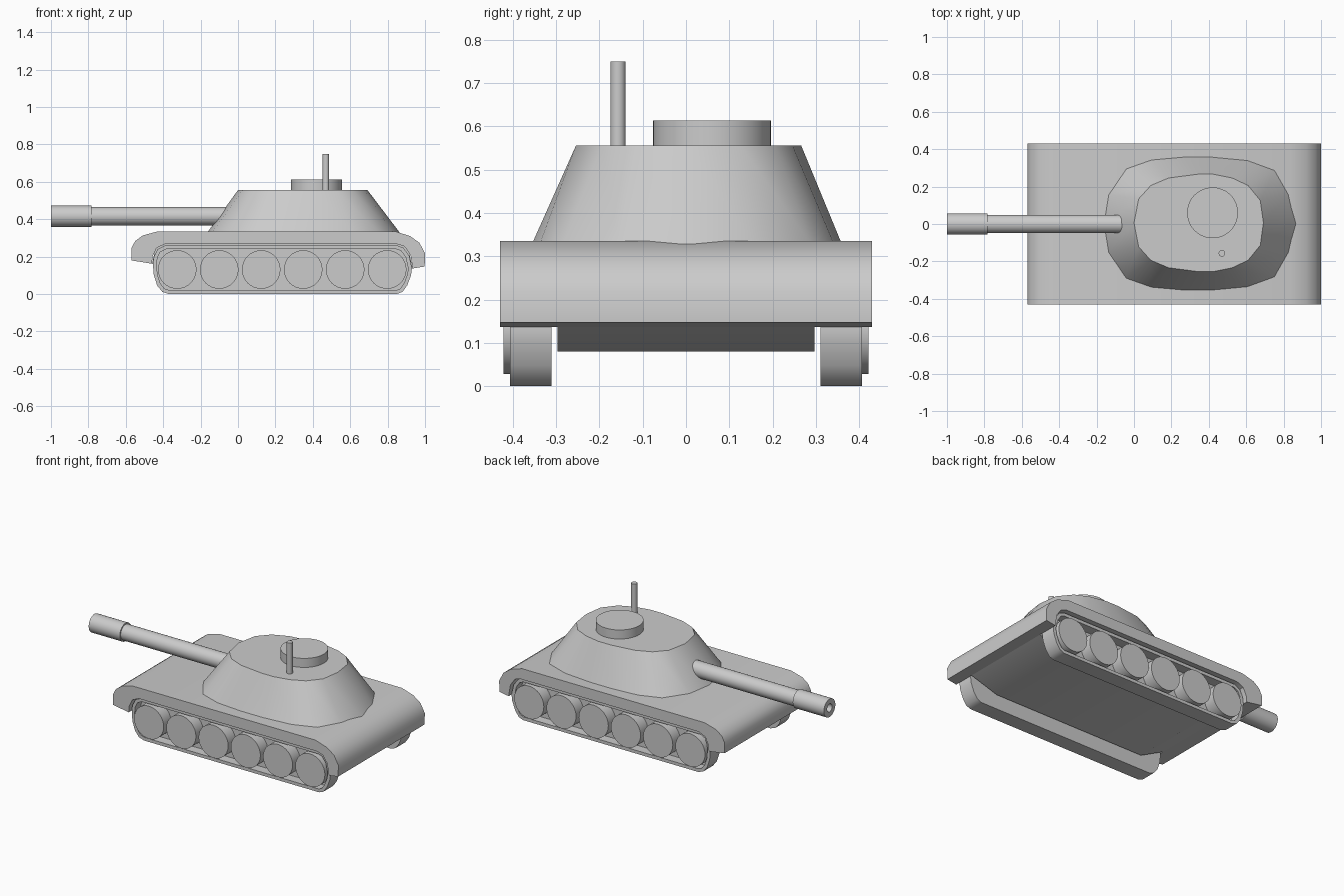
import bpy
import bmesh
import math

if "Cube" in bpy.data.objects:
    bpy.data.objects.remove(bpy.data.objects["Cube"])


def finish(bm, name, angle=35):
    bmesh.ops.recalc_face_normals(bm, faces=bm.faces)
    mesh = bpy.data.meshes.new(name)
    bm.to_mesh(mesh)
    bm.free()
    obj = bpy.data.objects.new(name, mesh)
    bpy.context.collection.objects.link(obj)
    bpy.ops.object.select_all(action='DESELECT')
    obj.select_set(True)
    bpy.context.view_layer.objects.active = obj
    bpy.ops.object.shade_smooth_by_angle(angle=math.radians(angle))
    return obj


def loft(name, rings, angle=35):
    """Skin a list of equal-length rings and cap both ends."""
    bm = bmesh.new()
    loops = [[bm.verts.new(p) for p in ring] for ring in rings]
    n = len(loops[0])
    for a, b in zip(loops, loops[1:]):
        for i in range(n):
            j = (i + 1) % n
            bm.faces.new((a[i], a[j], b[j], b[i]))
    bm.faces.new(loops[0])
    bm.faces.new(loops[-1])
    return finish(bm, name, angle)


def extrude_y(name, profile, y0, y1):
    return loft(name, [[(x, y, z) for x, z in profile] for y in (y0, y1)])


def revolve(name, stations, centre, axis, sides=32):
    """Round part from (distance, radius) stations along an axis."""
    cx, cy, cz = centre
    rings = []
    for d, r in stations:
        ring = []
        for i in range(sides):
            t = 2 * math.pi * i / sides
            u, v = r * math.cos(t), r * math.sin(t)
            off = {'x': (d, u, v), 'y': (u, d, v), 'z': (u, v, d)}[axis]
            ring.append((cx + off[0], cy + off[1], cz + off[2]))
        rings.append(ring)
    return loft(name, rings)


# Upper hull with rounded ends and an arch over the tracks
hull_profile = [
    (-0.57, 0.18), (-0.57, 0.245), (-0.55, 0.283), (-0.51, 0.313), (-0.43, 0.335),
    (0.84, 0.335), (0.92, 0.31), (0.97, 0.274), (1.0, 0.218), (0.998, 0.147),
    (0.934, 0.137), (0.922, 0.21), (0.89, 0.255), (0.85, 0.267),
    (-0.39, 0.267), (-0.435, 0.247), (-0.457, 0.2), (-0.46, 0.162)]
extrude_y("upper_hull", hull_profile, -0.43, 0.43)

# Lower hull between the tracks
extrude_y("lower_hull", [(-0.46, 0.162), (-0.3, 0.08), (0.75, 0.08), (0.934, 0.137),
                         (0.9, 0.29), (-0.43, 0.29)], -0.297, 0.297)

# Tracks with a recessed outer side, and six road wheels each
track_profile = [
    (-0.455, 0.16), (-0.45, 0.10), (-0.432, 0.045), (-0.405, 0.012), (-0.37, 0),
    (0.85, 0), (0.88, 0.012), (0.905, 0.047), (0.925, 0.10), (0.93, 0.14),
    (0.915, 0.205), (0.885, 0.247), (0.85, 0.26),
    (-0.39, 0.26), (-0.43, 0.24), (-0.45, 0.2)]
for side, label in ((-1, "right"), (1, "left")):
    bm = bmesh.new()
    outer = [bm.verts.new((x, side * 0.407, z)) for x, z in track_profile]
    inner = [bm.verts.new((x, side * 0.311, z)) for x, z in track_profile]
    n = len(outer)
    for i in range(n):
        j = (i + 1) % n
        bm.faces.new((outer[i], outer[j], inner[j], inner[i]))
    bm.faces.new(inner)
    face = bm.faces.new(outer)
    bmesh.ops.recalc_face_normals(bm, faces=bm.faces)
    bmesh.ops.inset_region(bm, faces=[face], thickness=0.02, use_even_offset=True)
    bottom = bmesh.ops.extrude_face_region(bm, geom=[face])
    verts = [v for v in bottom["geom"] if isinstance(v, bmesh.types.BMVert)]
    bmesh.ops.translate(bm, verts=verts, vec=(0, -side * 0.06, 0))
    if face.is_valid:
        bmesh.ops.delete(bm, geom=[face], context='FACES_ONLY')
    finish(bm, label + "_track")

    for k in range(6):
        revolve(f"{label}_wheel_{k + 1}", [(side * 0.34, 0.103), (side * 0.422, 0.103)],
                (-0.325 + 0.2245 * k, 0, 0.131), 'y')

# Turret: half outlines mirrored into a base ring and a roof ring
base_half = [(-0.165, 0), (-0.14, 0.155), (-0.045, 0.295), (0.09, 0.343), (0.26, 0.358),
             (0.42, 0.358), (0.61, 0.34), (0.755, 0.287), (0.83, 0.155), (0.865, 0)]
roof_half = [(0, 0), (0.025, 0.128), (0.09, 0.2), (0.185, 0.24), (0.34, 0.26),
             (0.425, 0.26), (0.525, 0.24), (0.61, 0.2), (0.675, 0.12), (0.692, 0)]


def full_ring(half, y, z):
    outline = half + [(x, -w) for x, w in reversed(half[1:-1])]
    return [(x, w + y, z) for x, w in outline]


loft("turret", [full_ring(base_half, 0.002, 0.328), full_ring(roof_half, 0.006, 0.556)], 40)

# Gun barrel with thicker muzzle and hollow bore
revolve("gun_barrel", [(-0.85, 0.025), (-1.0, 0.025), (-1.0, 0.057), (-0.783, 0.057),
                       (-0.783, 0.049), (0.1, 0.049)], (0, 0, 0.416), 'x')

# Roof hatch and antenna
revolve("hatch", [(0.54, 0.136), (0.613, 0.136)], (0.42, 0.06, 0), 'z', 48)
revolve("antenna", [(0.54, 0.0175), (0.75, 0.0175)], (0.47, -0.157, 0), 'z', 24)
